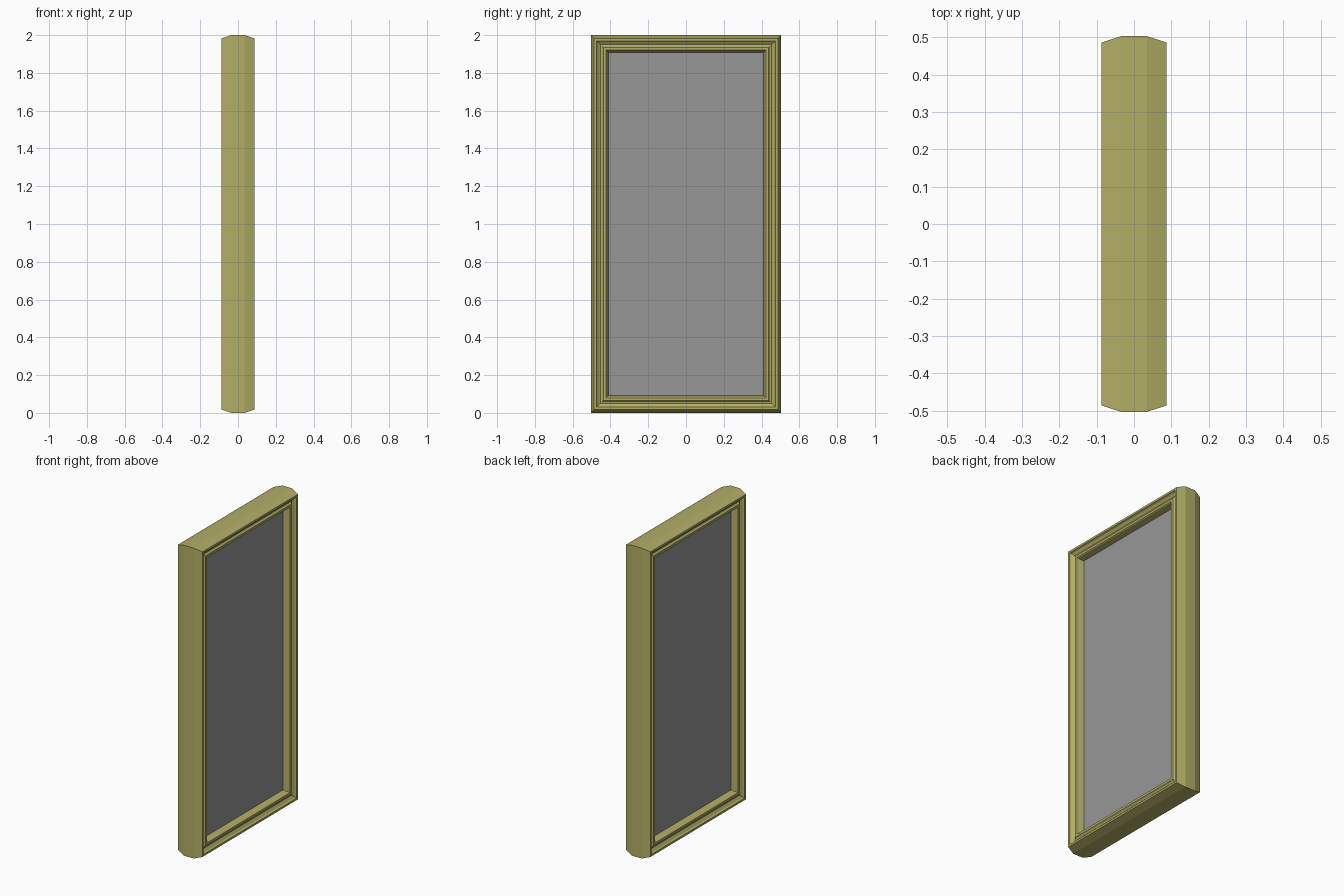
import bpy, bmesh

if "Cube" in bpy.data.objects:
    bpy.data.objects.remove(bpy.data.objects["Cube"])

HALF_W, HEIGHT = 0.503, 2.0

# Moulding half-profile: (inset from outer edge, depth along x)
half = [(0.0, 0.035), (0.017, 0.087), (0.030, 0.087), (0.035, 0.076),
        (0.051, 0.065), (0.058, 0.067), (0.065, 0.075), (0.080, 0.075),
        (0.084, 0.070), (0.093, 0.032)]
profile = half + [(d, -x) for d, x in reversed(half)]


def make_material(name, color):
    mat = bpy.data.materials.new(name)
    mat.diffuse_color = (*color, 1)
    mat.use_nodes = True
    mat.node_tree.nodes["Principled BSDF"].inputs["Base Color"].default_value = mat.diffuse_color
    return mat


def finish(name, bm, material):
    bmesh.ops.recalc_face_normals(bm, faces=bm.faces)
    mesh = bpy.data.meshes.new(name)
    bm.to_mesh(mesh)
    bm.free()
    obj = bpy.data.objects.new(name, mesh)
    bpy.context.collection.objects.link(obj)
    mesh.materials.append(material)
    return obj


# Frame: profile swept round the rectangle with mitred corners
bm = bmesh.new()
rings = []
for sy, sz in ((-1, -1), (1, -1), (1, 1), (-1, 1)):
    rings.append([bm.verts.new((x, sy * (HALF_W - d),
                                HEIGHT / 2 + sz * (HEIGHT / 2 - d)))
                  for d, x in profile])
n = len(profile)
for i in range(4):
    a, b = rings[i], rings[(i + 1) % 4]
    for j in range(n):
        k = (j + 1) % n
        bm.faces.new((a[j], a[k], b[k], b[j]))
finish("moulded_frame", bm, make_material("olive_gold", (0.45, 0.425, 0.135)))

# Flat panel, visible on both sides
bm = bmesh.new()
bmesh.ops.create_cube(bm, size=1)
inset = 0.0925
for v in bm.verts:
    v.co.x *= 0.066
    v.co.y *= 2 * (HALF_W - inset)
    v.co.z = HEIGHT / 2 + v.co.z * (HEIGHT - 2 * inset)
finish("panel", bm, make_material("dark_grey", (0.31, 0.31, 0.31)))
